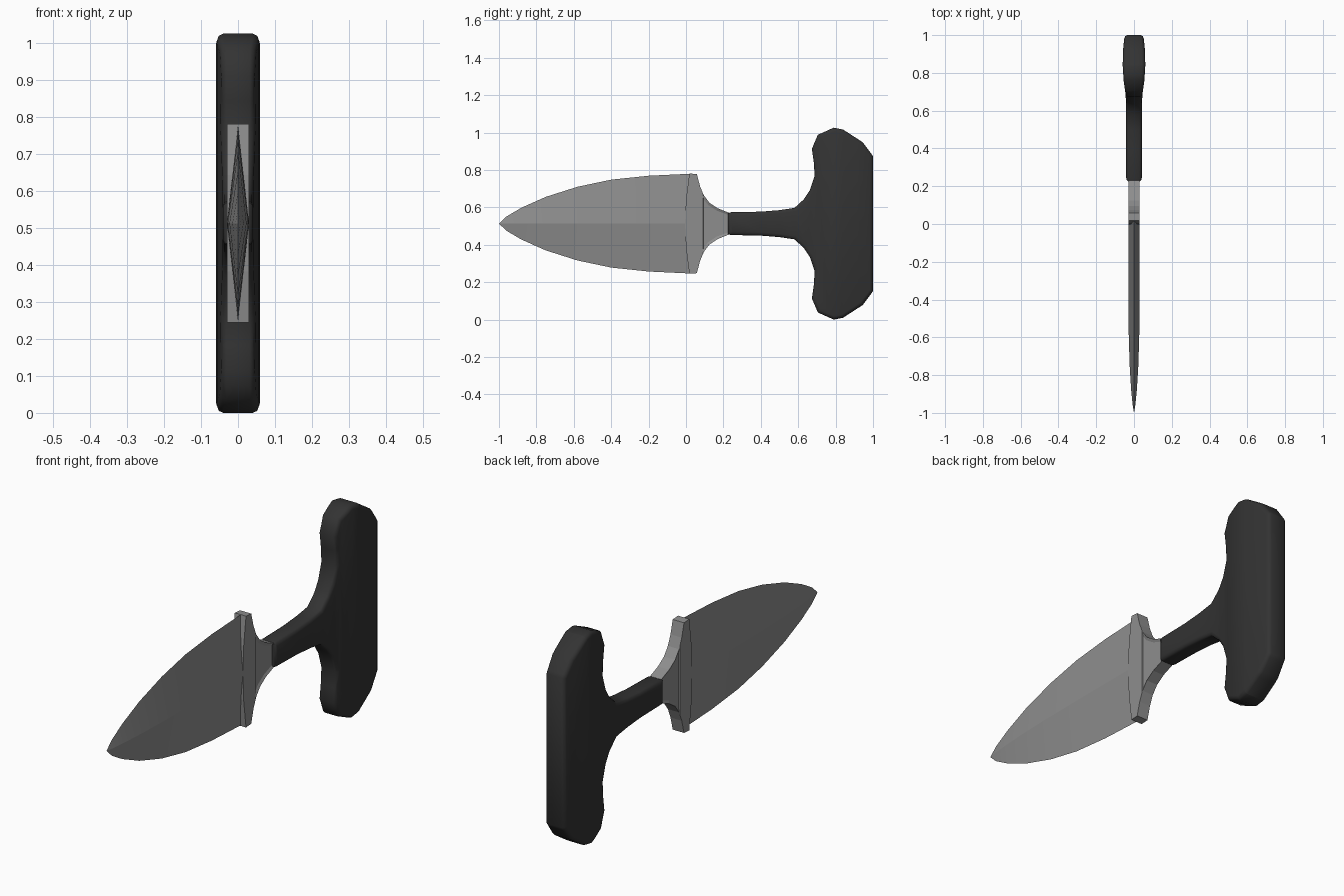
import bpy
import bmesh
from mathutils import Vector

MID = 0.513  # height of the symmetry line

cube = bpy.data.objects.get("Cube")
if cube:
    bpy.data.objects.remove(cube, do_unlink=True)


def material(name, value, roughness):
    m = bpy.data.materials.new(name)
    m.use_nodes = True
    m.diffuse_color = (value, value, value, 1)
    bsdf = m.node_tree.nodes["Principled BSDF"]
    bsdf.inputs["Base Color"].default_value = m.diffuse_color
    bsdf.inputs["Roughness"].default_value = roughness
    return m


def finish(bm, name, mat, angle=None):
    bmesh.ops.recalc_face_normals(bm, faces=bm.faces)
    mesh = bpy.data.meshes.new(name)
    bm.to_mesh(mesh)
    bm.free()
    obj = bpy.data.objects.new(name, mesh)
    obj.location.z = MID
    mesh.materials.append(mat)
    bpy.context.collection.objects.link(obj)
    if angle:
        bpy.ops.object.select_all(action="DESELECT")
        obj.select_set(True)
        bpy.context.view_layer.objects.active = obj
        bpy.ops.object.shade_smooth_by_angle(angle=angle)
    return obj


def slab(half_outline, half_width):
    """Mirror a (y, z) half outline about z = 0 and extrude it along x."""
    lower = [(y, -z) for y, z in reversed(half_outline) if z > 0]
    bm = bmesh.new()
    verts = [bm.verts.new((-half_width, y, z)) for y, z in half_outline + lower]
    face = bm.faces.new(verts)
    ext = bmesh.ops.extrude_face_region(bm, geom=[face])["geom"]
    moved = [v for v in ext if isinstance(v, bmesh.types.BMVert)]
    bmesh.ops.translate(bm, verts=moved, vec=(2 * half_width, 0, 0))
    bmesh.ops.recalc_face_normals(bm, faces=bm.faces)
    return bm


def cut_at(bm, y):
    bmesh.ops.bisect_plane(bm, geom=bm.verts[:] + bm.edges[:] + bm.faces[:],
                           plane_co=(0, y, 0), plane_no=(0, 1, 0))


def interpolate(table, y):
    for (y0, a), (y1, b) in zip(table, table[1:]):
        if y <= y1:
            return a + (b - a) * max(0, (y - y0) / (y1 - y0))
    return table[-1][1]


steel = material("steel grey", 0.27, 0.5)
black = material("grip black", 0.033, 0.6)

# Blade: diamond sections of (y, half thickness, half height)
sections = [(-0.96, 0.007, 0.038), (-0.88, 0.015, 0.085), (-0.75, 0.023, 0.143),
            (-0.58, 0.028, 0.197), (-0.4, 0.029, 0.235), (-0.2, 0.03, 0.256),
            (0.03, 0.03, 0.267)]
bm = bmesh.new()
tip = bm.verts.new((0, -1, 0))
previous = None
for y, t, h in sections:
    ring = [bm.verts.new(p) for p in ((t, y, 0), (0, y, h), (-t, y, 0), (0, y, -h))]
    for i in range(4):
        j = (i + 1) % 4
        if previous:
            bm.faces.new((previous[i], previous[j], ring[j], ring[i]))
        else:
            bm.faces.new((tip, ring[j], ring[i]))
    previous = ring
bm.faces.new(previous)
finish(bm, "blade", steel, 0.17)

# Guard: flared slab with a recessed panel on each side of its neck
bm = slab([(-0.005, 0), (0.0, 0.13), (0.018, 0.268), (0.058, 0.265), (0.075, 0.2),
           (0.095, 0.152), (0.125, 0.112), (0.17, 0.082), (0.24, 0.054)], 0.03)
cut_at(bm, 0.09)
panels = [f for f in bm.faces
          if abs(f.normal.x) > 0.9 and f.calc_center_median().y > 0.09]
bmesh.ops.inset_individual(bm, faces=panels, thickness=0.014, depth=-0.006)
finish(bm, "guard", steel)

# Handle: stem flaring into a cross grip, with rounded rim and swelling sides
bm = slab([(0.225, 0), (0.225, 0.056), (0.24, 0.061), (0.4, 0.064), (0.5, 0.072),
           (0.58, 0.084), (0.63, 0.13), (0.663, 0.18), (0.688, 0.255),
           (0.683, 0.33), (0.673, 0.4), (0.705, 0.475), (0.79, 0.513),
           (0.84, 0.503), (0.945, 0.435), (0.99, 0.375), (1.0, 0.36)], 0.06)
rim = [e for e in bm.edges
       if abs((e.verts[0].co - e.verts[1].co).normalized().x) < 0.1]
bmesh.ops.bevel(bm, geom=rim, offset=0.024, segments=2, profile=0.5,
                affect="EDGES", clamp_overlap=True)
widths = [(0.22, 0.041), (0.64, 0.042), (0.69, 0.045), (0.76, 0.055),
          (0.84, 0.06), (0.92, 0.058), (1.0, 0.05)]
for y, w in widths[1:-1]:
    cut_at(bm, y)
for v in bm.verts:
    v.co.x *= interpolate(widths, v.co.y) / 0.06
finish(bm, "handle", black, 0.9)
